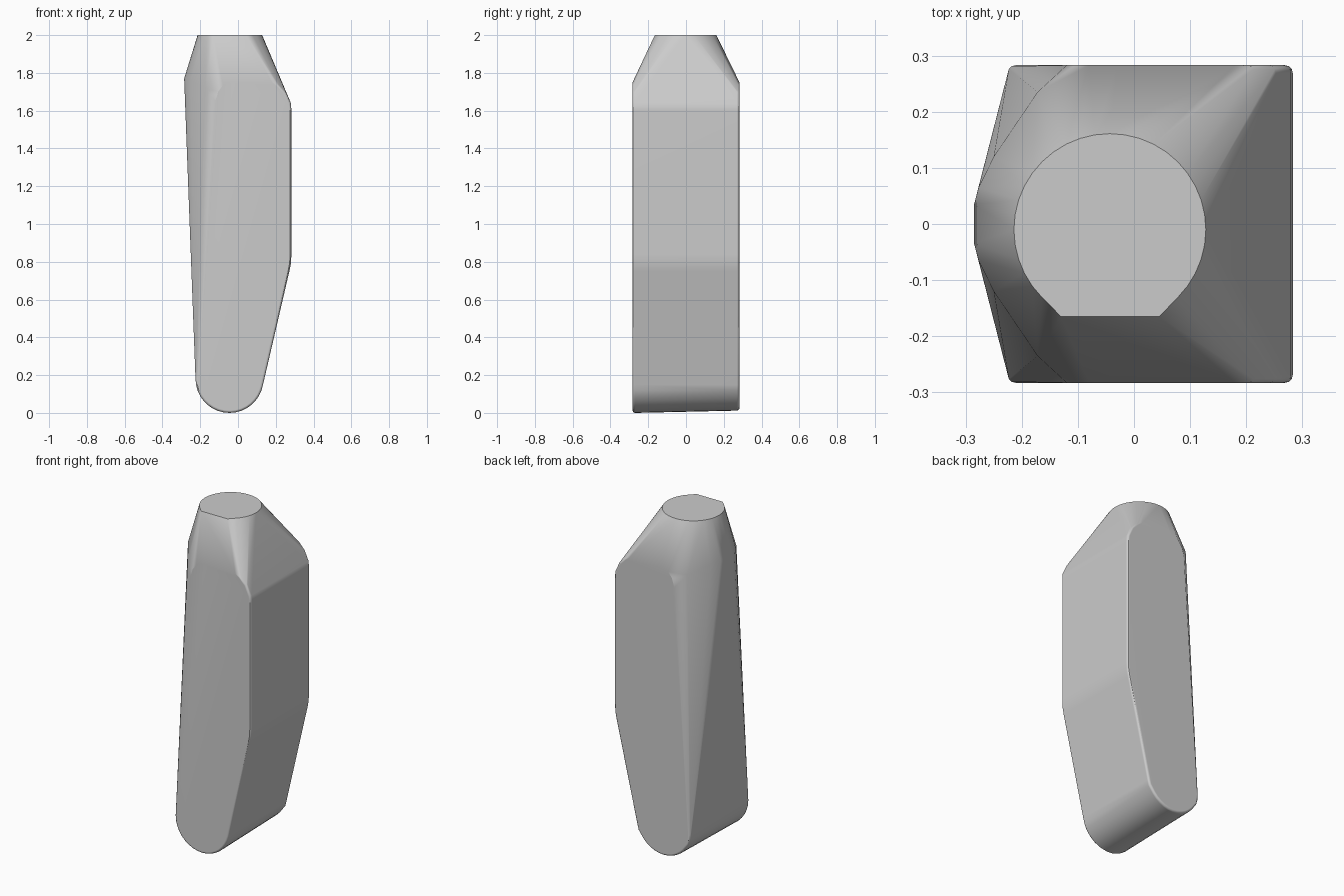
import bpy, bmesh, math

cube = bpy.data.objects.get("Cube")
if cube:
    bpy.data.objects.remove(cube, do_unlink=True)

HALF = 0.283    # half depth of the body
ROUND = 0.014   # small rounding along the rims

# Single grey material
grey = bpy.data.materials.new("plain grey")
grey.use_nodes = True
colour = (0.6, 0.6, 0.6, 1)
grey.diffuse_color = colour
grey.node_tree.nodes["Principled BSDF"].inputs["Base Color"].default_value = colour

# Side outline (x, z): rounded foot, slanted heel, upright wall, shoulder
outline = [(-0.045 + 0.18 * math.cos(a), 0.18 + 0.18 * math.sin(a))
           for a in (math.radians(-190 + 10 * i) for i in range(19))]
outline += [(0.272, 0.75), (0.28, 0.79), (0.283, 0.84), (0.283, 1.60),
            (0.28, 1.64), (0.253, 1.70), (0.215, 1.74)]
rim = [(0.18, 1.75), (-0.03, 1.75), (-0.08, 1.735), (-0.105, 1.70), (-0.12, 1.65)]

points = []
for side in (-1, 1):
    # Rounded edge: each step moves the outline in as it moves out in depth
    for deg in (0, 30, 60, 90):
        a = math.radians(deg)
        inset = ROUND * (1 - math.cos(a))
        y = side * (HALF - ROUND + ROUND * math.sin(a))
        for x, z in outline:
            dx, dz = x - 0.02, z - min(max(z, 0.18), 1.6)
            length = math.hypot(dx, dz)
            lift = 0.006 * (1 + side) if z < 0.1 else 0
            points.append((x - inset * dx / length, y, z - inset * dz / length + lift))
    points += [(x, side * HALF, z) for x, z in rim]
    # Rounded ridge of the narrow side, below the neck
    points += [(-0.285, side * 0.035, 1.77), (-0.277, side * 0.065, 1.77),
               (-0.25, side * 0.12, 1.765), (-0.172, side * 0.235, 1.72)]

# Round top with one flat cut at the front
for i in range(40):
    a = math.tau * i / 40
    y = -0.01 + 0.171 * math.sin(a)
    if y > -0.155:
        points.append((-0.043 + 0.171 * math.cos(a), y, 2))
points += [(-0.13, -0.165, 2), (0.045, -0.165, 2)]

# Wrap everything in one convex skin
bm = bmesh.new()
for p in points:
    bm.verts.new(p)
hull = bmesh.ops.convex_hull(bm, input=bm.verts)
loose = {g for key in ("geom_interior", "geom_unused") for g in hull[key]
         if isinstance(g, bmesh.types.BMVert)}
bmesh.ops.delete(bm, geom=[v for v in loose if v.is_valid and not v.link_faces], context='VERTS')
bmesh.ops.dissolve_limit(bm, angle_limit=math.radians(0.5), verts=bm.verts, edges=bm.edges)
bmesh.ops.recalc_face_normals(bm, faces=bm.faces)

mesh = bpy.data.meshes.new("tapered_block")
bm.to_mesh(mesh)
bm.free()
mesh.materials.append(grey)
block = bpy.data.objects.new("tapered_block", mesh)
bpy.context.collection.objects.link(block)
bpy.context.view_layer.objects.active = block
block.select_set(True)
bpy.ops.object.shade_smooth_by_angle(angle=math.radians(30))

# Keep the large faces flat against the small rounded edges
weighted = block.modifiers.new("Weighted normals", 'WEIGHTED_NORMAL')
weighted.keep_sharp = True
